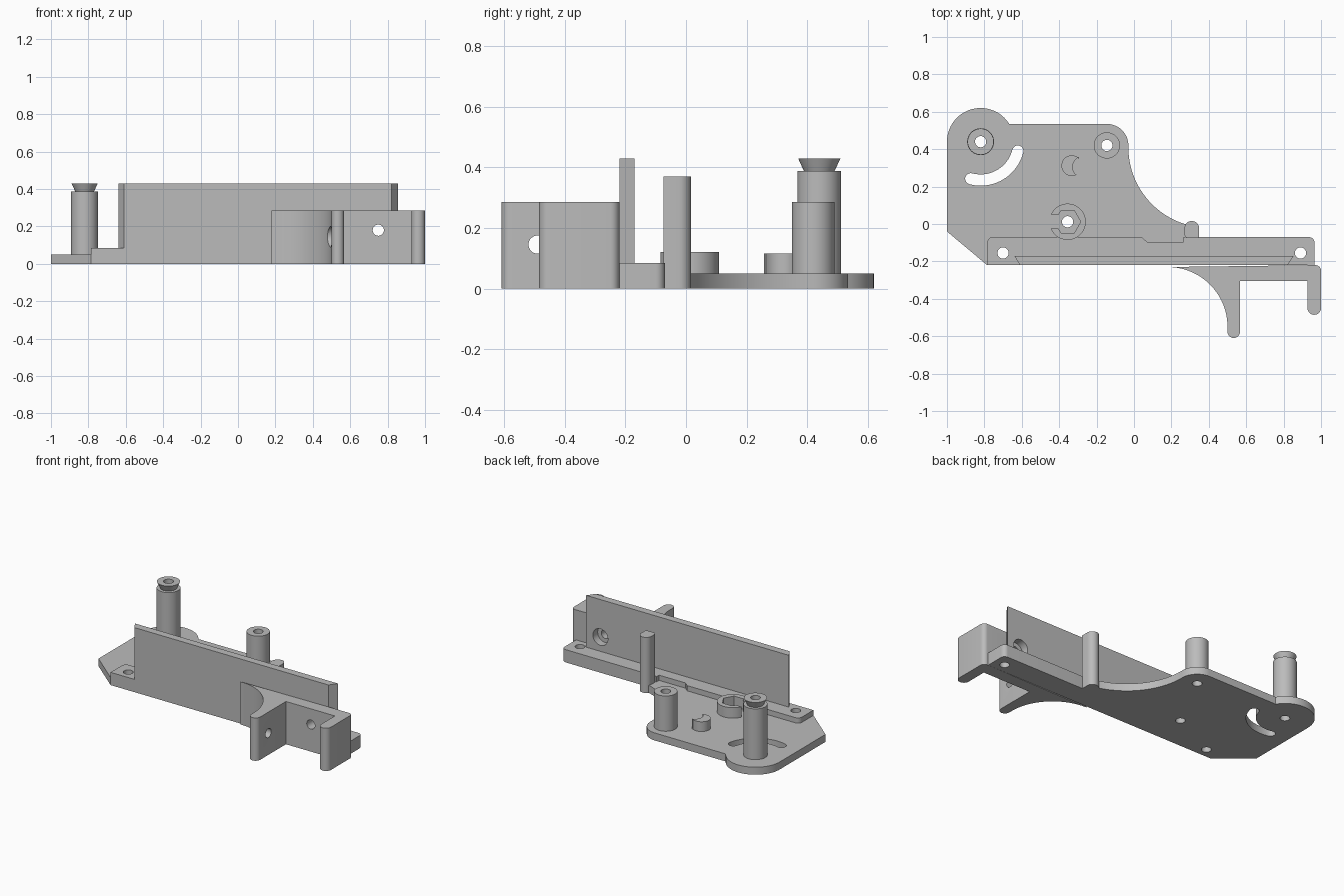
import bpy, bmesh
from math import sin, cos, radians, pi
from mathutils import Matrix, Vector

if "Cube" in bpy.data.objects:
    bpy.data.objects.remove(bpy.data.objects["Cube"])

grey = bpy.data.materials.new("plain grey")
grey.use_nodes = True
grey.diffuse_color = (0.5, 0.5, 0.5, 1)
grey.node_tree.nodes["Principled BSDF"].inputs["Base Color"].default_value = (0.5, 0.5, 0.5, 1)

HOLE = 0.03


def arc(cx, cy, r, start, end, n=16):
    """Points along an arc, angles in degrees."""
    angles = [radians(start + (end - start) * i / n) for i in range(n + 1)]
    return [(cx + r * cos(a), cy + r * sin(a)) for a in angles]


def finish(name, bm):
    bmesh.ops.recalc_face_normals(bm, faces=bm.faces)
    mesh = bpy.data.meshes.new(name)
    bm.to_mesh(mesh)
    bm.free()
    mesh.materials.append(grey)
    obj = bpy.data.objects.new(name, mesh)
    bpy.context.collection.objects.link(obj)
    return obj


def prism(name, outline, z0, z1):
    """Extrude a flat outline upward."""
    bm = bmesh.new()
    face = bm.faces.new([bm.verts.new((x, y, z0)) for x, y in outline])
    top = bmesh.ops.extrude_face_region(bm, geom=[face])["geom"]
    verts = [v for v in top if isinstance(v, bmesh.types.BMVert)]
    bmesh.ops.translate(bm, verts=verts, vec=(0, 0, z1 - z0))
    return finish(name, bm)


def rod(name, start, end, r, r_end=None, sides=48):
    """Cylinder or cone between two points."""
    a, b = Vector(start), Vector(end)
    turn = (b - a).to_track_quat('Z', 'Y').to_matrix().to_4x4()
    bm = bmesh.new()
    bmesh.ops.create_cone(bm, cap_ends=True, segments=sides, radius1=r,
                          radius2=r if r_end is None else r_end, depth=(b - a).length,
                          matrix=Matrix.Translation((a + b) / 2) @ turn)
    return finish(name, bm)


def boolean(obj, tool, operation='DIFFERENCE'):
    """Apply one boolean and discard the helper."""
    tool.hide_render = True
    mod = obj.modifiers.new("cut", 'BOOLEAN')
    mod.operation = operation
    mod.solver = 'EXACT'
    mod.object = tool
    bpy.context.view_layer.objects.active = obj
    bpy.ops.object.modifier_apply(modifier=mod.name)
    bpy.data.objects.remove(tool)


def drill(obj, x, y):
    boolean(obj, rod("drill", (x, y, -0.1), (x, y, 0.6), HOLE, sides=32))


tall, short, nut = (-0.82, 0.44), (-0.145, 0.42), (-0.355, 0.012)
parts = []

# Base plate with round lobes, a concave side and an arc slot
plate = prism("base_plate", [
    (-1, -0.04), (-0.785, -0.22), (-0.76, -0.22), (-0.76, -0.075), (0.04, -0.075),
    (0.07, -0.1), (0.265, -0.1), (0.265, -0.07), (0.29, -0.07)]
    + arc(0.40, 0.41, 0.43, 255, 180, 28)
    + arc(*short, 0.115, 0, 90)
    + [(-0.66, 0.535)]
    + arc(*tall, 0.18, 32, 180, 32), 0, 0.05)
slot = prism("slot_cutter",
             arc(*tall, 0.235, -105, -14, 24) + arc(-0.621, 0.390, 0.03, -14, 166, 10)[1:-1]
             + arc(*tall, 0.175, -14, -105, 24) + arc(-0.873, 0.242, 0.03, 75, 255, 10)[1:-1],
             -0.1, 0.2)
boolean(plate, slot)
for spot in (tall, short, nut):
    drill(plate, *spot)
parts.append(plate)

# Long rail with a notch at the back
rail = prism("rail", [(-0.785, -0.22), (0.965, -0.22)]
             + arc(0.935, -0.1, 0.03, 0, 90, 8)
             + [(0.265, -0.07), (0.265, -0.095), (0.07, -0.095), (0.04, -0.07)]
             + arc(-0.755, -0.1, 0.03, 90, 180, 8), 0, 0.085)
drill(rail, -0.7, -0.155)
drill(rail, 0.89, -0.155)
parts.append(rail)

# Upright wall with slanted ends
wall = prism("upright_wall", [(-0.61, -0.22), (0.82, -0.22), (0.855, -0.17), (-0.64, -0.17)],
             0.08, 0.43)
boolean(wall, rod("bore", (0.75, -0.3, 0.18), (0.75, -0.1, 0.18), 0.055))
parts.append(wall)

# Front bracket with two round-ended prongs
bracket = prism("front_bracket",
                arc(0.18, -0.55, 0.32, 90, 0, 28)
                + arc(0.5335, -0.576, 0.0335, 180, 360, 14)
                + [(0.567, -0.305), (0.927, -0.305)]
                + arc(0.9635, -0.449, 0.0365, 180, 360, 14)
                + arc(0.97, -0.25, 0.03, 0, 90, 8), 0, 0.285)
boolean(bracket, rod("bore", (0.75, -0.5, 0.18), (0.75, -0.1, 0.18), HOLE))
boolean(bracket, rod("bore", (0.3, -0.49, 0.145), (0.7, -0.49, 0.145), HOLE))
boolean(bracket, rod("counterbore", (0.3, -0.49, 0.145), (0.52, -0.49, 0.145), 0.055))
parts.append(bracket)

# Tall post with a flared head
post = rod("tall_post", (*tall, 0.04), (*tall, 0.388), 0.072)
head = rod("tall_post_head", (*tall, 0.38), (*tall, 0.43), 0.047, 0.07)
boolean(post, head, 'UNION')
drill(post, *tall)
parts.append(post)

# Short post
post = rod("short_post", (*short, 0.04), (*short, 0.285), 0.07)
drill(post, *short)
parts.append(post)

# Nut holder: ring with a hexagonal pocket, open on one side
holder = rod("nut_holder", (*nut, 0.045), (*nut, 0.12), 0.097)
hexagon = arc(*nut, 0.07, 0, 300, 5)
boolean(holder, prism("hex_cutter", hexagon, 0, 0.2))
gap = [(-0.5, -0.025), (-0.4, -0.025), (-0.4, 0.05), (-0.5, 0.05)]
boolean(holder, prism("gap_cutter", gap, 0, 0.2))
parts.append(holder)

# Small crescent stop
parts.append(prism("crescent_stop", arc(-0.333, 0.312, 0.055, 45, 300, 24)
                   + arc(-0.27, 0.305, 0.058, 225, 115, 10), 0.045, 0.115))

# Locating pin with a round back
parts.append(prism("locating_pin", [(0.27, -0.06), (0.28, -0.075), (0.348, -0.075)]
                   + arc(0.309, -0.023, 0.039, 0, 180), 0, 0.37))

# Smooth curves, sharp edges
for obj in parts:
    bpy.ops.object.select_all(action='DESELECT')
    obj.select_set(True)
    bpy.context.view_layer.objects.active = obj
    bpy.ops.object.shade_smooth_by_angle(angle=radians(30))
